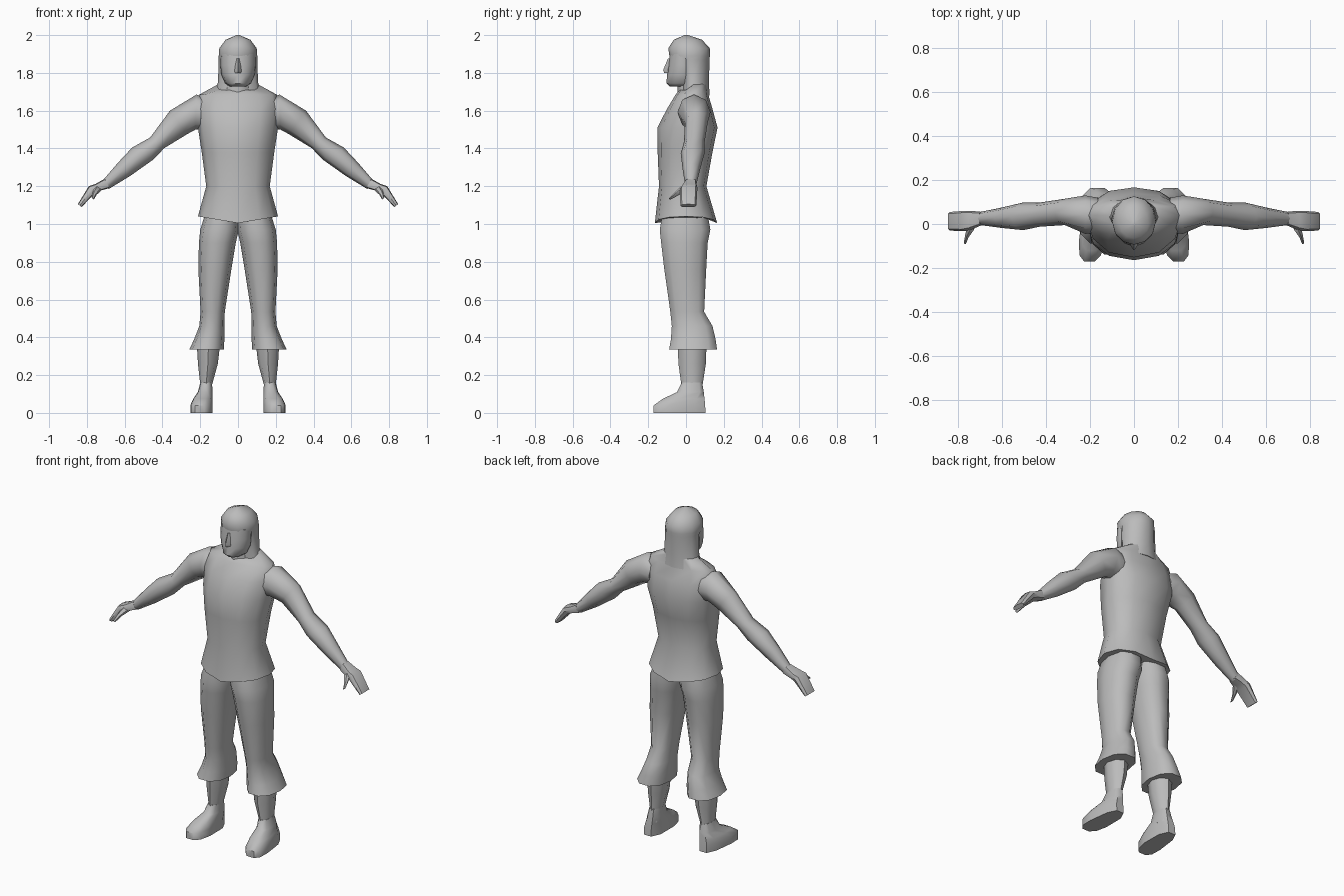
import bpy, bmesh, math

cloth = bpy.data.materials.new("plain grey")
cloth.diffuse_color = (0.5, 0.5, 0.5, 1)


def power(v, p):
    return math.copysign(abs(v) ** p, v) if abs(v) > 1e-6 else 0.0


def loft(name, rings, sides=8, p=1.0, mirror=False, shape=None, angle=50):
    """Skin rings (x1, z1, x2, z2, y_front, y_back[, y_side]); the two ends are capped."""
    bm = bmesh.new()
    loops = []
    for x1, z1, x2, z2, yf, yb, *side in rings:
        ym = side[0] if side else (yf + yb) / 2
        loop = []
        for i in range(sides):
            a = math.tau * i / sides
            c, s = power(math.cos(a), p), power(math.sin(a), p)
            y = ym + s * ((yb - ym) if s > 0 else (ym - yf))
            loop.append(bm.verts.new(((x1 + x2) / 2 + c * (x2 - x1) / 2, y,
                                      (z1 + z2) / 2 + c * (z2 - z1) / 2)))
        loops.append(loop)
    for lo, hi in zip(loops, loops[1:]):
        for i in range(sides):
            j = (i + 1) % sides
            bm.faces.new((lo[i], lo[j], hi[j], hi[i]))
    bm.faces.new(loops[0])
    bm.faces.new(loops[-1])
    if shape:
        for v in bm.verts:
            shape(v.co)
    bmesh.ops.recalc_face_normals(bm, faces=bm.faces)
    me = bpy.data.meshes.new(name)
    bm.to_mesh(me)
    bm.free()
    me.materials.append(cloth)
    ob = bpy.data.objects.new(name, me)
    bpy.context.collection.objects.link(ob)
    bpy.ops.object.select_all(action='DESELECT')
    bpy.context.view_layer.objects.active = ob
    ob.select_set(True)
    bpy.ops.object.shade_smooth_by_angle(angle=math.radians(angle))
    if mirror:
        # Mirror across the body's centre plane
        ob.modifiers.new("mirror", 'MIRROR').use_mirror_merge = False
    return ob


def level(z, hw, *y):
    return (-hw, z, hw, z, *y)


def slab(z, xi, xo, *y):
    return (xi, z, xo, z, *y)


# Tunic, with the hem rising toward the hips and the collar dipping in front
def tunic_shape(co):
    if co.z < 1.05:
        co.z += 0.035 * abs(co.x) / 0.21
    elif co.z > 1.7 and co.y < 0:
        co.z -= 0.03


loft("tunic", [
    level(1.005, .212, -.165, .165, 0), level(1.20, .168, -.143, .108, -.01),
    level(1.38, .192, -.15, .14, 0), level(1.51, .212, -.152, .167, .03),
    level(1.61, .225, -.10, .14, .04), level(1.685, .205, -.055, .118, .04),
    level(1.74, .105, -.035, .115, .04)], sides=12, p=.9, shape=tunic_shape)

# Hood of hair, overhanging the brow
loft("hair", [
    level(1.68, .125, -.02, .125, .04), level(1.75, .106, -.02, .121, .03),
    level(1.87, .102, -.025, .125, .02), level(1.89, .102, -.088, .126, .02),
    level(1.93, .099, -.094, .126, .01), level(1.975, .066, -.065, .085, 0),
    level(2.0, .008, -.008, .012, 0)], sides=12)

# Face, nose and neck
loft("face", [
    level(1.728, .045, -.085, .05), level(1.745, .068, -.104, .05, -.015),
    level(1.79, .088, -.10, .05, -.01), level(1.84, .093, -.094, .05, -.01),
    level(1.90, .094, -.085, .05, -.01)], sides=12)
loft("nose", [
    level(1.80, .017, -.115, -.07), level(1.815, .018, -.121, -.07),
    level(1.875, .010, -.096, -.07)], sides=4)
loft("neck", [level(1.66, .085, -.045, .09), level(1.75, .065, -.045, .09)])

# Arms from shoulder to wrist
loft("arm", [
    (.16, 1.665, .17, 1.50, -.04, .12), (.22, 1.685, .225, 1.50, -.045, .13),
    (.36, 1.60, .27, 1.475, -.005, .115), (.465, 1.458, .39, 1.402, -.012, .098),
    (.56, 1.405, .45, 1.34, -.028, .098), (.635, 1.325, .57, 1.255, -.018, .075),
    (.715, 1.232, .685, 1.185, -.005, .055)], mirror=True)

# Flat hands and pointed thumbs
loft("hand", [
    (.705, 1.24, .68, 1.19, -.005, .055), (.755, 1.212, .725, 1.178, -.025, .06),
    (.79, 1.20, .755, 1.165, -.033, .06), (.848, 1.105, .828, 1.09, -.03, .055)],
    p=.6, mirror=True)
loft("thumb", [
    (.755, 1.205, .72, 1.18, -.03, .025), (.768, 1.172, .748, 1.155, -.062, -.025),
    (.775, 1.138, .763, 1.13, -.092, -.075)], sides=6, mirror=True)

# Trousers with flared cuffs
loft("trouser_leg", [
    slab(.335, .075, .258, -.095, .17), slab(.39, .072, .232, -.085, .162),
    slab(.46, .072, .205, -.08, .145), slab(.535, .07, .198, -.087, .10),
    slab(.76, .035, .21, -.12, .112), slab(.90, .012, .207, -.137, .12),
    slab(.97, -.005, .20, -.145, .135), slab(1.08, -.01, .165, -.125, .115)],
    sides=10, p=.88, mirror=True)

# Boots: shin and foot, toes turned slightly outward
def foot_shape(co):
    if co.z < .12:
        co.x += max(0, -co.y) * .1
        if co.z > .03 and co.y < -.14:
            co.z -= .005


loft("shin", [
    slab(.08, .135, .205, -.025, .095), slab(.15, .137, .20, -.025, .088),
    slab(.26, .107, .212, -.04, .105), slab(.40, .09, .22, -.045, .11)], mirror=True)
loft("foot", [
    slab(.0, .128, .243, -.175, .11, -.075), slab(.045, .128, .243, -.175, .108, -.075),
    slab(.075, .13, .232, -.125, .103, -.04), slab(.11, .134, .213, -.05, .097),
    slab(.16, .138, .20, -.025, .088)], sides=10, p=.75, mirror=True, shape=foot_shape)
